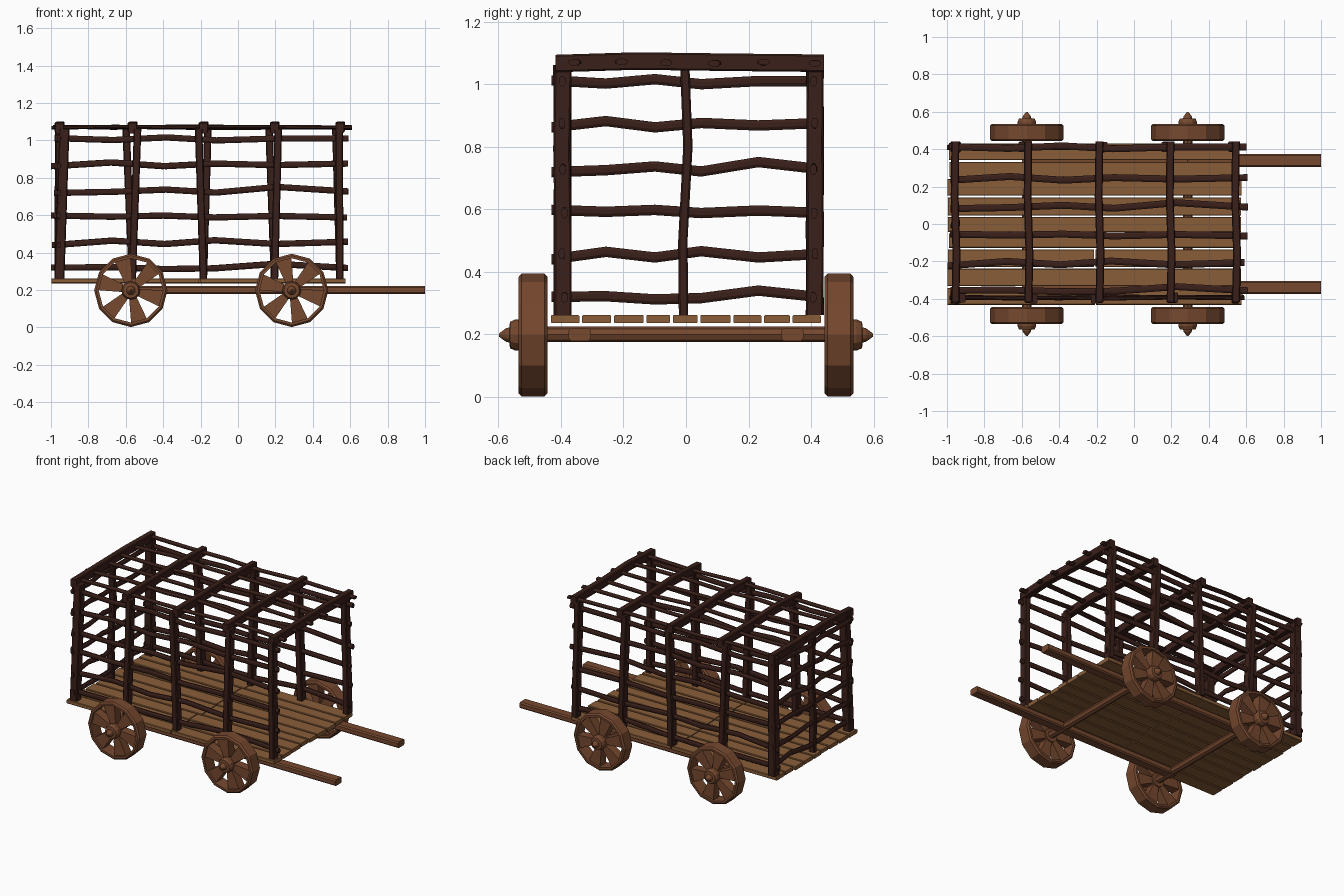
import bpy, bmesh, math, random
from mathutils import Vector

if "Cube" in bpy.data.objects:
    bpy.data.objects.remove(bpy.data.objects["Cube"])
random.seed(4)

def mat(name, col):
    m = bpy.data.materials.new(name)
    m.diffuse_color = (*col, 1)
    m.use_nodes = True
    m.node_tree.nodes["Principled BSDF"].inputs["Base Color"].default_value = m.diffuse_color
    return m

DARK = mat("dark_branch", (0.042, 0.014, 0.010))
PLANK = mat("plank_wood", (0.25, 0.11, 0.04))
WHEEL = mat("wheel_wood", (0.18, 0.065, 0.028))

def finish(name, bm, material):
    bmesh.ops.recalc_face_normals(bm, faces=bm.faces)
    me = bpy.data.meshes.new(name)
    bm.to_mesh(me)
    bm.free()
    me.materials.append(material)
    ob = bpy.data.objects.new(name, me)
    bpy.context.collection.objects.link(ob)
    return ob

def bridge(bm, rings, closed=False):
    n = len(rings[0])
    for a, b in zip(rings, rings[1:] + rings[:1] if closed else rings[1:]):
        for i in range(n):
            bm.faces.new((a[i], a[(i + 1) % n], b[(i + 1) % n], b[i]))
    if not closed:
        bm.faces.new(rings[0])
        bm.faces.new(rings[-1])

def sweep(name, pts, axis, section, material=DARK):
    """Carry a section (2D points on the two other axes) along a bent line."""
    u, v = [a for a in range(3) if a != axis]
    bm = bmesh.new()
    rings = []
    for p in pts:
        ring = []
        for su, sv in section:
            q = Vector(p)
            q[u] += su
            q[v] += sv
            ring.append(bm.verts.new(q))
        rings.append(ring)
    bridge(bm, rings)
    return finish(name, bm, material)

def oval(a, b, n=8):
    return [(a * math.cos(2 * math.pi * (i + .5) / n), b * math.sin(2 * math.pi * (i + .5) / n)) for i in range(n)]

def rect(a, b, c=0.005):
    return [(a, -b + c), (a, b - c), (a - c, b), (-a + c, b), (-a, b - c), (-a, -b + c), (-a + c, -b), (a - c, -b)]

def box(name, lo, hi, material):
    c = [(l + h) / 2 for l, h in zip(lo, hi)]
    return sweep(name, [(lo[0], c[1], c[2]), (hi[0], c[1], c[2])], 0,
                 rect((hi[1] - lo[1]) / 2, (hi[2] - lo[2]) / 2, 0.003), material)

def lathe(name, prof, x, z, material, closed=False, n=12, sign=1):
    """Turn (y, radius) points around the axle line."""
    bm = bmesh.new()
    rings = [[bm.verts.new((x + r * math.cos(2 * math.pi * i / n), sign * y, z + r * math.sin(2 * math.pi * i / n)))
              for i in range(n)] for y, r in prof]
    bridge(bm, rings, closed)
    return finish(name, bm, material)

# floor: nine rows of two boards
edges = [-.432, -.332, -.23, -.127, -.042, .046, .152, .25, .341, .44]
for i, (a, b) in enumerate(zip(edges, edges[1:])):
    j = -.2 + random.uniform(-.015, .015)
    e = random.uniform(0, .012)
    box("floor_board_rear", (-.998 + e, a, .236), (j, b - .009, .262), PLANK)
    box("floor_board_front", (j + .006, a, .236), (.575 - e, b - .009, .262), PLANK)

# shafts
for s in (-1, 1):
    sweep("shaft", [(-.6, s * .34, .2), (1, s * .34, .2)], 0, rect(.035, .021, .008), WHEEL)

# axles and wheels
for x in (-.573, .287):
    lathe("axle", [(-.46, .025), (.46, .025)], x, .2, WHEEL, n=8)
    for s in (-1, 1):
        lathe("wheel_rim", [(.443, .186), (.452, .196), (.526, .196), (.535, .186), (.535, .172), (.443, .172)],
              x, .198, WHEEL, closed=True, sign=s)
        lathe("wheel_hub", [(.45, .046), (.545, .05), (.563, .042), (.565, .024), (.575, .022), (.598, .005)],
              x, .198, WHEEL, sign=s)
        for k in range(6):
            t = math.radians(60 * k + 45)
            d, w = Vector((math.cos(t), 0, math.sin(t))), Vector((-math.sin(t), 0, math.cos(t)))
            bm = bmesh.new()
            rings = [[bm.verts.new(Vector((x, s * y, .198)) + d * r + w * h * m)
                      for y, m in ((.458, -1), (.52, -1), (.52, 1), (.458, 1))]
                     for r, h in ((.03, .018), (.176, .045))]
            bridge(bm, rings)
            finish("wheel_spoke", bm, WHEEL)

# wavy offsets shared by all the branches
HEIGHTS = [.32, .452, .592, .725, .868, 1.006]
WAVES = [(0, .002, -.008, -.004, .02, -.002), (-.012, .012, -.006, .014, -.006, .006),
         (.006, 0, .006, -.004, .004, -.004), (-.006, 0, .012, -.004, .026, .002),
         (-.006, .014, -.006, .008, 0, .008), (.006, -.004, .01, -.006, .004, .004)]
FRAC = [0, .2, .38, .55, .76, 1]

# side rails, and back rails across the closed end
for z, wave in zip(HEIGHTS, WAVES):
    for y in (-.393, .412):
        off = random.uniform(-.012, .012)
        sweep("side_rail", [(-.99 + off + 1.57 * f, y + random.uniform(-.006, .006), z + w) for f, w in zip(FRAC, wave)],
              0, oval(.011, .018))
    sweep("back_rail", [(-.955 + random.uniform(-.006, .006), -.43 + .87 * f, z + w) for f, w in zip(FRAC, wave)],
          1, oval(.011, .018))

# roof rails
for y, wave in zip((-.355, -.212, -.06, .088, .24, .408), WAVES):
    off = random.uniform(-.01, .01)
    sweep("roof_rail", [(-.99 + off + 1.59 * f, y + w, 1.07 + random.uniform(-.004, .004)) for f, w in zip(FRAC, wave)],
          0, oval(.02, .011))

# posts and roof beams
for x, half in ((-.955, .027), (-.565, .02), (-.185, .02), (.195, .02), (.545, .02)):
    for y in (-.395, .412):
        lean = random.uniform(-.012, .012)
        sweep("side_post", [(x + lean * k, y + random.uniform(-.003, .003), .262 + .8 * k / 3)
                            for k in (-0.0, 1, 2, 3)], 2, rect(half, .027))
    sweep("roof_beam", [(x, -.418, 1.066), (x + .006, -.16, 1.074), (x - .004, .15, 1.07), (x, .442, 1.067)],
          1, rect(.021, .028))

# middle post of the closed end
sweep("back_post", [(-.955, -.008, .262), (-.958, -.01, .5), (-.952, .006, .8), (-.955, -.004, 1.06)], 2, rect(.022, .015))
